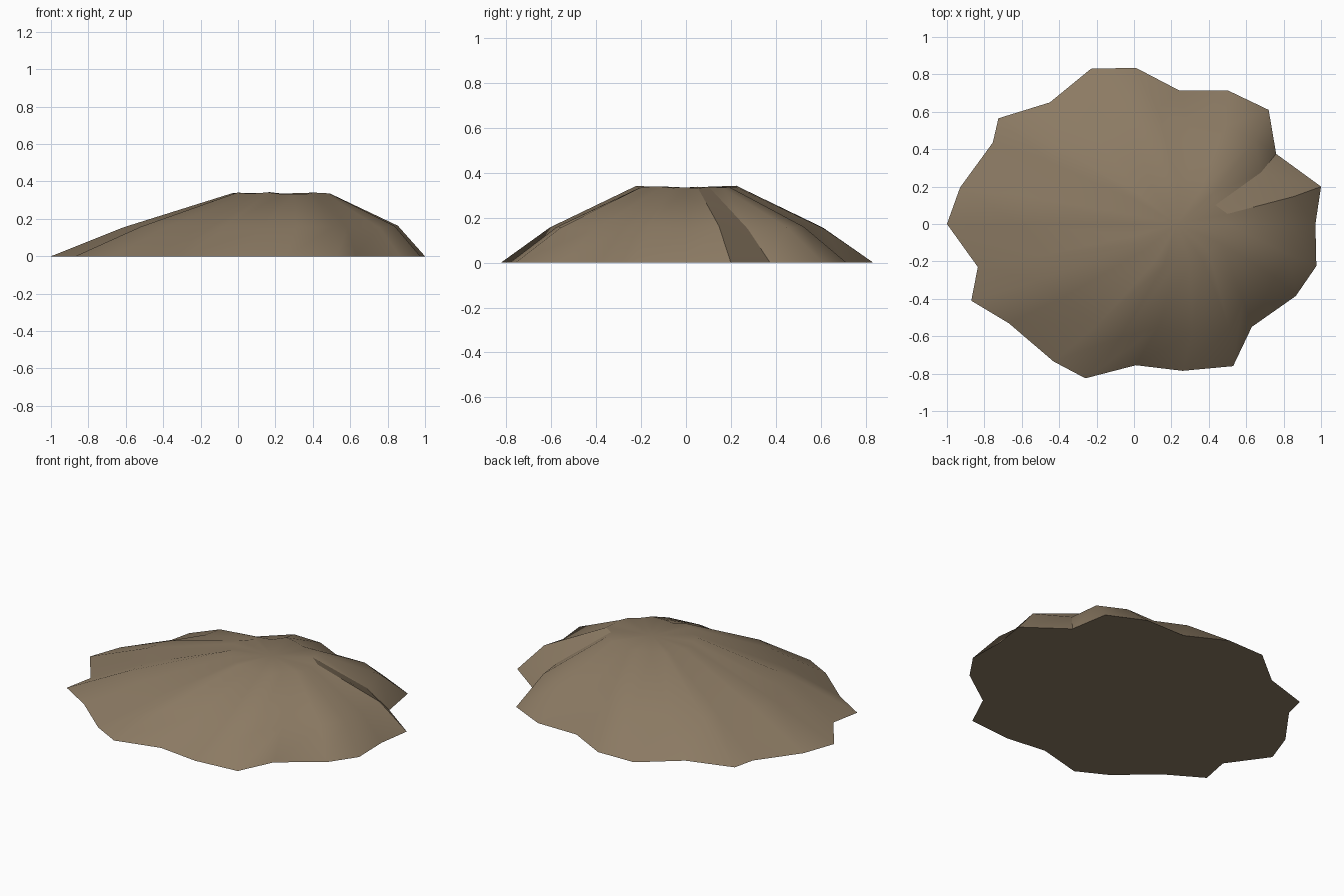
import bpy, bmesh, random

if "Cube" in bpy.data.objects:
    bpy.data.objects.remove(bpy.data.objects["Cube"])

random.seed(4)

# Ragged foot outline of the mound, counter-clockwise
FOOT = [(1.0, .20), (.76, .375), (.72, .61), (.50, .715), (.24, .715), (.01, .835),
        (-.23, .83), (-.45, .65), (-.725, .565), (-.755, .435), (-.93, .195), (-1.0, 0),
        (-.835, -.23), (-.87, -.41), (-.67, -.53), (-.43, -.735), (-.26, -.825), (.01, -.755),
        (.26, -.785), (.53, -.76), (.63, -.55), (.865, -.385), (.975, -.225), (.97, 0)]
N = len(FOOT)

# Each ring: scale, x shift, height, height variation
RINGS = [(1, 0, 0, 0), (.735, .12, .157, .008), (.27, .23, .337, .006)]

earth = bpy.data.materials.new("brown earth")
earth.diffuse_color = (.26, .195, .125, 1)
earth.use_nodes = True
earth.node_tree.nodes["Principled BSDF"].inputs["Base Color"].default_value = earth.diffuse_color

# Mound: the outline shrinks and shifts towards the summit
bm = bmesh.new()
rings = [[bm.verts.new((x * s + dx, y * s, z + random.uniform(-j, j))) for x, y in FOOT]
         for s, dx, z, j in RINGS]
for low, high in zip(rings, rings[1:]):
    for i in range(N):
        k = (i + 1) % N
        bm.faces.new((low[i], low[k], high[k], high[i]))

# Flat underside and slightly uneven summit
bm.faces.new(rings[0][::-1])
peak = bm.verts.new((.23, 0, .335))
for i in range(N):
    bm.faces.new((rings[2][i], rings[2][(i + 1) % N], peak))

for f in bm.faces:
    f.smooth = True

# Sharp edges round the foot and along both sides of the gully
for i in range(N):
    bm.edges.get((rings[0][i], rings[0][(i + 1) % N])).smooth = False
for i in (0, 1):
    for low, high in zip(rings, rings[1:]):
        bm.edges.get((low[i], high[i])).smooth = False
bm.edges.get((rings[2][0], rings[2][1])).smooth = False

mesh = bpy.data.meshes.new("earth_mound")
bm.to_mesh(mesh)
bm.free()
mesh.materials.append(earth)
bpy.context.collection.objects.link(bpy.data.objects.new("earth_mound", mesh))
